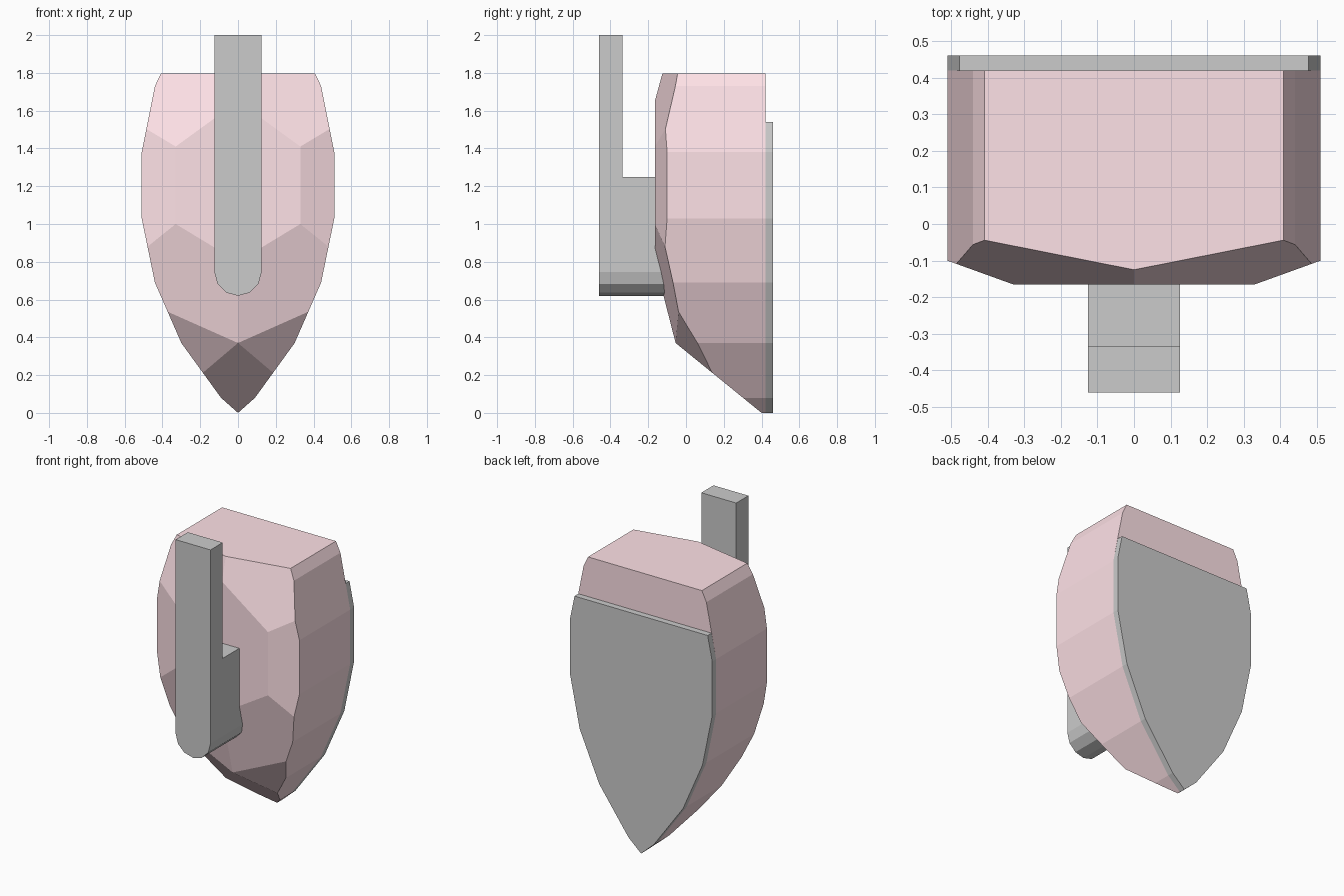
import bpy, bmesh, math
from mathutils import Vector

if "Cube" in bpy.data.objects:
    bpy.data.objects.remove(bpy.data.objects["Cube"])


def material(name, rgb):
    m = bpy.data.materials.new(name)
    m.diffuse_color = (*rgb, 1)
    m.use_nodes = True
    m.node_tree.nodes["Principled BSDF"].inputs["Base Color"].default_value = m.diffuse_color
    return m


def extrude(bm, pts, offset):
    face = bm.faces.new([bm.verts.new(p) for p in pts])
    new = bmesh.ops.extrude_face_region(bm, geom=[face])["geom"]
    bmesh.ops.translate(bm, vec=offset, verts=[v for v in new if isinstance(v, bmesh.types.BMVert)])
    bmesh.ops.recalc_face_normals(bm, faces=bm.faces)


def finish(bm, name, mat=None):
    bmesh.ops.recalc_face_normals(bm, faces=bm.faces)
    me = bpy.data.meshes.new(name)
    bm.to_mesh(me)
    bm.free()
    ob = bpy.data.objects.new(name, me)
    bpy.context.collection.objects.link(ob)
    if mat:
        me.materials.append(mat)
    return ob


def shield(half, y):
    # mirrored outline from a right-hand half starting at the tip
    full = half + [(-x, z) for x, z in reversed(half[1:])]
    return [(x, y, z) for x, z in full]


def cut(bm, a, b, c):
    # slice off everything in front of the plane through three points
    a, b, c = Vector(a), Vector(b), Vector(c)
    n = (b - a).cross(c - a).normalized()
    if n.y > 0:
        n = -n
    bmesh.ops.bisect_plane(bm, geom=bm.verts[:] + bm.edges[:] + bm.faces[:], dist=1e-5,
                           plane_co=a, plane_no=n, clear_outer=True)
    bmesh.ops.holes_fill(bm, edges=[e for e in bm.edges if e.is_boundary], sides=0)


pink = material("pink", (1.0, 0.76, 0.80))
dark = material("dark_grey", (0.52, 0.52, 0.52))
low = [(0, 0), (0.09, 0.08), (0.30, 0.37), (0.44, 0.69), (0.51, 1.03), (0.51, 1.38)]

# faceted body: shield prism trimmed by angled planes
bm = bmesh.new()
F = -0.165
extrude(bm, shield(low + [(0.44, 1.73), (0.408, 1.797)], 0.42), (0, F - 0.42, 0))
for s in (1, -1):
    cut(bm, (s * 0.33, F, 1.41), (s * 0.33, F, 1.0), (s * 0.51, -0.10, 1.2))
    cut(bm, (0, F, 1.65), (s * 0.33, F, 1.41), (0, -0.125, 1.797))
    cut(bm, (0, F, 0.80), (s * 0.33, F, 1.0), (0, -0.055, 0.37))
    cut(bm, (0, -0.055, 0.37), (s * 0.366, -0.03, 0.52), (s * 0.177, 0.145, 0.2))
cut(bm, (0, -0.055, 0.37), (0.1, -0.055, 0.37), (0, 0.40, 0.0))
finish(bm, "faceted_body", pink)

# back plate
bm = bmesh.new()
extrude(bm, shield(low + [(0.477, 1.54)], 0.42), (0, 0.04, 0))
finish(bm, "back_plate", dark)

# stepped upright arm on the front
bm = bmesh.new()
side = [(-0.46, 0.745), (-0.46, 2), (-0.335, 2), (-0.335, 1.25), (-0.1, 1.25), (-0.1, 0.745)]
extrude(bm, [(-0.125, y, z) for y, z in side], (0.25, 0, 0))
finish(bm, "front_arm", dark)

# rounded end under the arm
bm = bmesh.new()
arc = [math.pi + i * math.pi / 6 for i in range(7)]
extrude(bm, [(0.125 * math.cos(a), -0.46, 0.745 + 0.125 * math.sin(a)) for a in arc], (0, 0.36, 0))
finish(bm, "rounded_arm_end")
